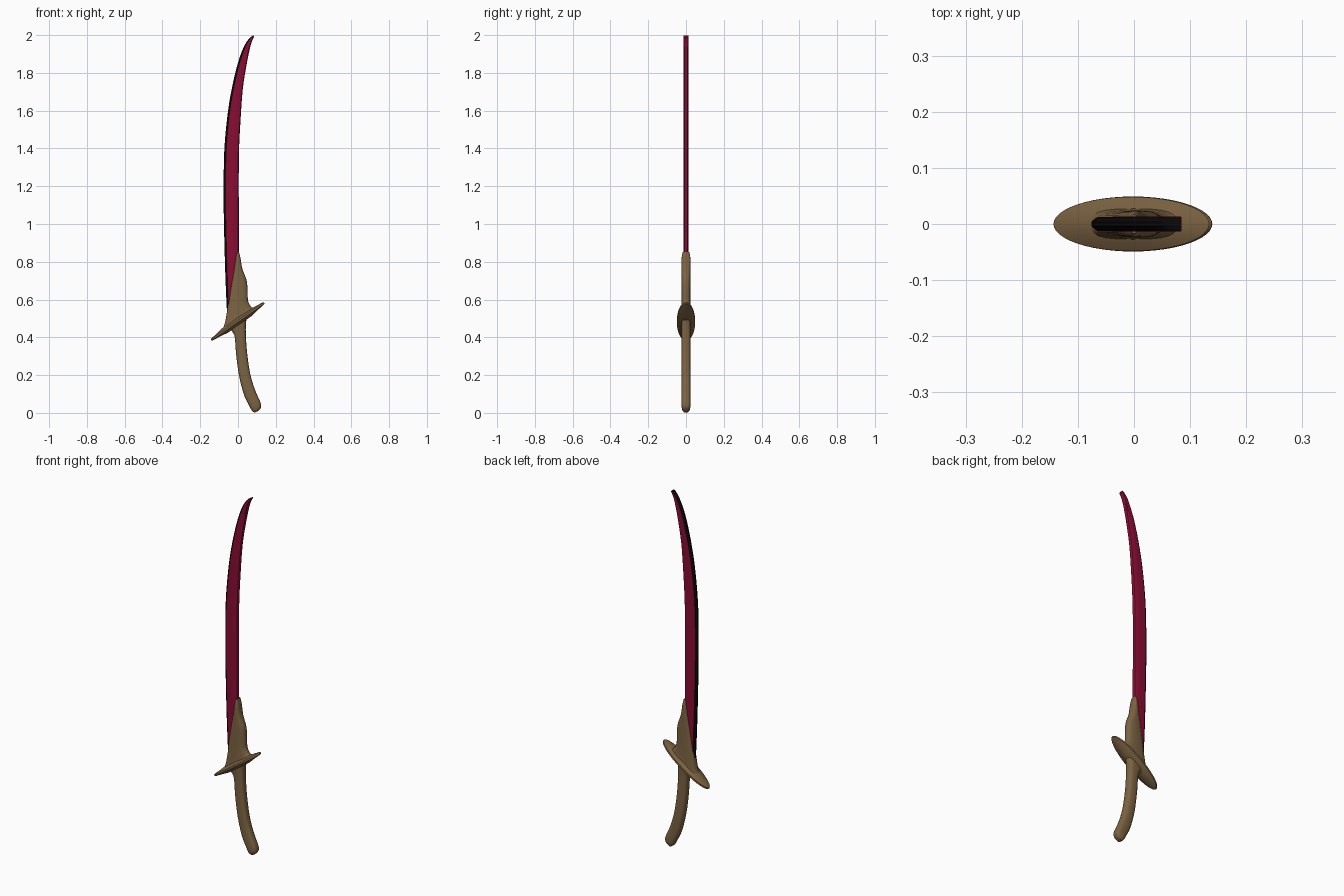
import bpy, bmesh, math
from mathutils import Vector

if "Cube" in bpy.data.objects:
    bpy.data.objects.remove(bpy.data.objects["Cube"])


def material(name, color):
    m = bpy.data.materials.new(name)
    m.diffuse_color = (*color, 1)
    m.use_nodes = True
    m.node_tree.nodes["Principled BSDF"].inputs["Base Color"].default_value = m.diffuse_color
    return m


BRONZE = material("bronze", (0.20, 0.125, 0.055))
CRIMSON = material("crimson", (0.25, 0.004, 0.035))
BLACK = material("black", (0.003, 0.003, 0.003))


def smooth_stations(rows, sub=4):
    """Catmull-Rom interpolation of station rows."""
    rows = [Vector(r) for r in rows]
    out = []
    for i in range(len(rows) - 1):
        a, b = rows[max(i - 1, 0)], rows[i]
        c, d = rows[i + 1], rows[min(i + 2, len(rows) - 1)]
        for k in range(sub):
            t = k / sub
            out.append(0.5 * (2 * b + (c - a) * t + (2 * a - 5 * b + 4 * c - d) * t * t
                              + (3 * b - a - 3 * c + d) * t ** 3))
    return out + [rows[-1]]


def skin(name, rings, mats, angle=40, dark=()):
    """Join rings of points into a capped solid; 'dark' columns use material 1."""
    bm = bmesh.new()
    loops = [[bm.verts.new(p) for p in ring] for ring in rings]
    n = len(loops[0])
    for a, b in zip(loops, loops[1:]):
        for j in range(n):
            f = bm.faces.new((a[j], a[(j + 1) % n], b[(j + 1) % n], b[j]))
            f.material_index = 1 if j in dark else 0
    bm.faces.new(loops[0][::-1])
    bm.faces.new(loops[-1])
    bmesh.ops.recalc_face_normals(bm, faces=bm.faces)
    mesh = bpy.data.meshes.new(name)
    bm.to_mesh(mesh)
    bm.free()
    ob = bpy.data.objects.new(name, mesh)
    bpy.context.collection.objects.link(ob)
    for m in mats:
        mesh.materials.append(m)
    bpy.ops.object.select_all(action='DESELECT')
    bpy.context.view_layer.objects.active = ob
    ob.select_set(True)
    bpy.ops.object.shade_smooth_by_angle(angle=math.radians(angle))
    return ob


def rounded_loft(name, rows, n=24, power=0.7):
    """Rows: left x, left z, right x, right z, half depth in y."""
    rings = []
    for lx, lz, rx, rz, hy in [tuple(r) for r in smooth_stations(rows)]:
        ring = []
        for j in range(n):
            a = 2 * math.pi * j / n
            c, s = math.cos(a), math.sin(a)
            u = 0.5 + 0.5 * math.copysign(abs(c) ** power, c)
            v = math.copysign(abs(s) ** power, s)
            ring.append((lx + (rx - lx) * u, hy * v, lz + (rz - lz) * u))
        rings.append(ring)
    return skin(name, rings, [BRONZE])


# Curved grip with a hooked, rounded end
rounded_loft("grip", [
    (0.088, 0.001, 0.108, 0.010, 0.012),
    (0.073, 0.013, 0.121, 0.028, 0.021),
    (0.058, 0.040, 0.119, 0.055, 0.024),
    (0.032, 0.095, 0.090, 0.122, 0.024),
    (0.006, 0.195, 0.064, 0.210, 0.024),
    (-0.010, 0.310, 0.047, 0.330, 0.024),
    (-0.018, 0.405, 0.041, 0.440, 0.024),
    (-0.035, 0.435, 0.045, 0.495, 0.025),
    (-0.050, 0.450, 0.055, 0.525, 0.026)])

# Tapering collar that flares into the guard
rounded_loft("collar", [
    (-0.110, 0.410, 0.100, 0.555, 0.030),
    (-0.076, 0.455, 0.073, 0.558, 0.027),
    (-0.061, 0.520, 0.054, 0.590, 0.025),
    (-0.049, 0.600, 0.051, 0.635, 0.024),
    (-0.037, 0.675, 0.046, 0.700, 0.024),
    (-0.022, 0.755, 0.024, 0.760, 0.024),
    (-0.012, 0.820, 0.013, 0.820, 0.023),
    (-0.005, 0.853, 0.005, 0.853, 0.017)])

# Tilted elliptical guard
half = [(0.05, 0.020), (0.45, 0.019), (0.70, 0.012), (0.93, 0.007), (0.985, 0.005)]
profile = half + [(1.0, 0.0)] + [(r, -z) for r, z in half[::-1]]
guard = skin("guard", [[(0.172 * r * math.cos(2 * math.pi * j / 48),
                         0.049 * r * math.sin(2 * math.pi * j / 48), z)
                        for j in range(48)] for r, z in profile], [BRONZE])
guard.rotation_euler.y = -math.atan2(0.20, 0.285)
guard.location = (-0.002, 0, 0.484)

# Curved blade: thin black bevelled edge on the left, rounded crimson back on the right
blade_rows = [
    (-0.057, 0.500, 0.000, 0.500),
    (-0.066, 0.700, 0.003, 0.700),
    (-0.072, 0.900, 0.005, 0.900),
    (-0.076, 1.120, 0.004, 1.120),
    (-0.073, 1.380, 0.005, 1.370),
    (-0.054, 1.590, 0.014, 1.560),
    (-0.026, 1.750, 0.026, 1.720),
    (0.008, 1.880, 0.045, 1.840),
    (0.040, 1.955, 0.062, 1.925),
    (0.065, 1.987, 0.074, 1.968),
    (0.082, 1.999, 0.085, 1.991)]
rings = []
for r in smooth_stations([(*b,) for b in blade_rows]):
    left, right = Vector((r[0], 0, r[1])), Vector((r[2], 0, r[3]))
    w = (right - left).length
    b = min(0.010 / w, 0.2)
    side = [(0, 0.004), (b, 0.012), (0.5, 0.013), (0.82, 0.0125), (0.95, 0.009), (1, 0.003)]
    section = side + [(t, -y) for t, y in side[::-1]]
    rings.append([left.lerp(right, t) + Vector((0, y, 0)) for t, y in section])
skin("blade", rings, [CRIMSON, BLACK], angle=30, dark=(0, 10, 11))
